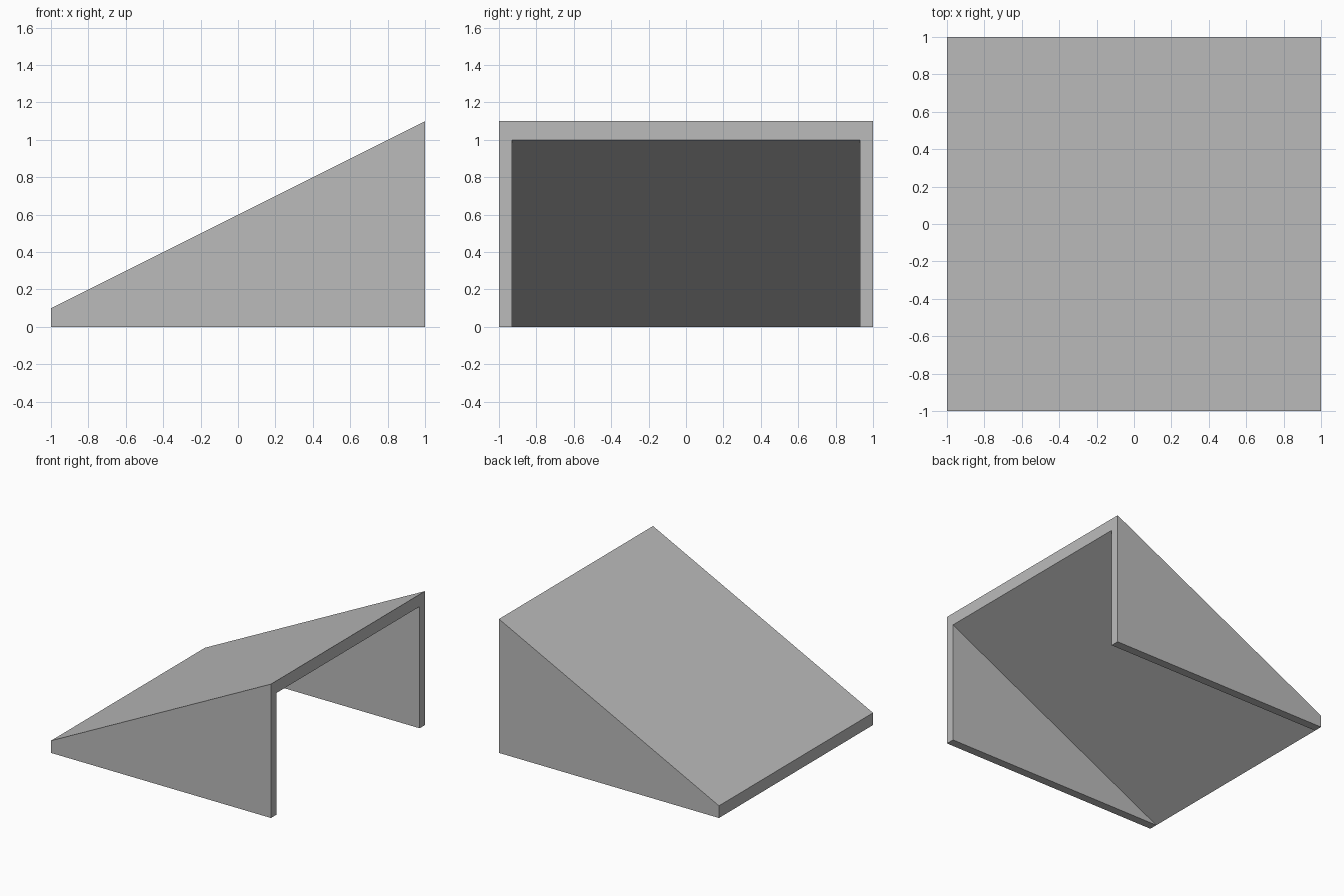
import bpy
import bmesh

cube = bpy.data.objects.get("Cube")
if cube:
    bpy.data.objects.remove(cube, do_unlink=True)

HALF = 1.0      # half length and half width
WALL = 0.07     # side wall thickness
DECK = 0.1      # vertical deck thickness
RISE = 1.0      # clear height under the high end

grey = bpy.data.materials.new("plain_grey")
grey.use_nodes = True
colour = (0.5, 0.5, 0.5, 1)
grey.diffuse_color = colour
grey.node_tree.nodes["Principled BSDF"].inputs["Base Color"].default_value = colour


def arch(bm, x, clear):
    """Upside-down U section across the ramp with the given clear height."""
    inner, top = HALF - WALL, clear + DECK
    outline = [(-HALF, 0), (-HALF, top), (HALF, top), (HALF, 0),
               (inner, 0), (inner, clear), (-inner, clear), (-inner, 0)]
    return [bm.verts.new((x, y, z)) for y, z in outline]


# Ramp shell: the opening tapers from full height to nothing
bm = bmesh.new()
low, high = arch(bm, -HALF, 0), arch(bm, HALF, RISE)
for i in range(len(low)):
    j = (i + 1) % len(low)
    if i != 3 + len(low):
        bm.faces.new((low[i], low[j], high[j], high[i]))

# End faces: one plain lip at the low end, an open frame at the high end
bm.faces.new((low[0], low[7], low[4], low[3], low[2], low[1]))
for ids in ((0, 1, 6, 7), (1, 2, 5, 6), (2, 3, 4, 5)):
    bm.faces.new([high[k] for k in ids])

# Close the tapered corners and orient the surface outwards
bmesh.ops.remove_doubles(bm, verts=bm.verts, dist=0.0001)
bmesh.ops.recalc_face_normals(bm, faces=bm.faces)
mesh = bpy.data.meshes.new("ramp")
bm.to_mesh(mesh)
bm.free()
mesh.materials.append(grey)
ramp = bpy.data.objects.new("ramp", mesh)
bpy.context.collection.objects.link(ramp)
